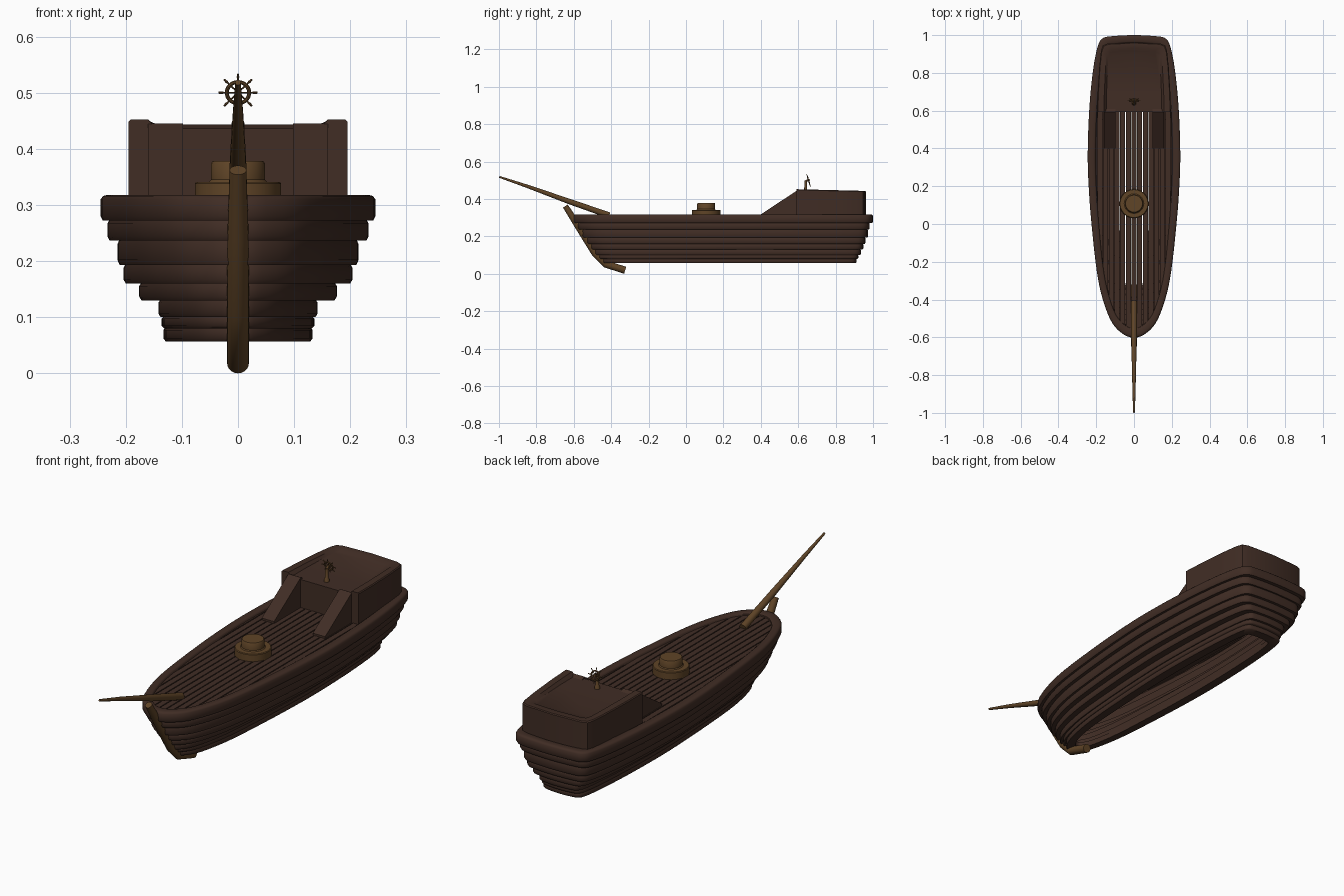
import bpy, bmesh, math
from mathutils import Vector, Matrix

if "Cube" in bpy.data.objects:
    bpy.data.objects.remove(bpy.data.objects["Cube"])


def material(name, rgb):
    m = bpy.data.materials.new(name)
    m.diffuse_color = (*rgb, 1)
    m.use_nodes = True
    m.node_tree.nodes["Principled BSDF"].inputs["Base Color"].default_value = m.diffuse_color
    return m


DARK = material("dark_wood", (0.052, 0.026, 0.018))
LIGHT = material("light_wood", (0.115, 0.058, 0.020))


def finish(name, bm, mat, angle=40):
    bmesh.ops.remove_doubles(bm, verts=bm.verts, dist=1e-5)
    bmesh.ops.recalc_face_normals(bm, faces=bm.faces)
    me = bpy.data.meshes.new(name)
    bm.to_mesh(me)
    bm.free()
    ob = bpy.data.objects.new(name, me)
    me.materials.append(mat)
    bpy.context.collection.objects.link(ob)
    bpy.ops.object.select_all(action='DESELECT')
    ob.select_set(True)
    bpy.context.view_layer.objects.active = ob
    bpy.ops.object.shade_smooth_by_angle(angle=math.radians(angle))
    return ob


def loft(bm, rings, cap_start=False, cap_end=False, closed=False):
    """Skin a list of closed loops."""
    vs = [[bm.verts.new(p) for p in r] for r in rings]
    n = len(vs[0])
    pairs = list(zip(vs, vs[1:])) + ([(vs[-1], vs[0])] if closed else [])
    for a, b in pairs:
        for i in range(n):
            j = (i + 1) % n
            bm.faces.new((a[i], a[j], b[j], b[i]))
    if cap_start:
        bm.faces.new(vs[0][::-1])
    if cap_end:
        bm.faces.new(vs[-1])


def tube(bm, pts, radii, sides=16):
    pts = [Vector(p) for p in pts]
    rings = []
    for i, p in enumerate(pts):
        t = Vector()
        if i > 0:
            t += (p - pts[i - 1]).normalized()
        if i < len(pts) - 1:
            t += (pts[i + 1] - p).normalized()
        t.normalize()
        ref = Vector((0, 1, 0)) if abs(t.x) > 0.9 else Vector((1, 0, 0))
        u = ref.cross(t).normalized()
        v = t.cross(u)
        rings.append([p + radii[i] * (u * math.cos(a) + v * math.sin(a))
                      for a in (2 * math.pi * k / sides for k in range(sides))])
    loft(bm, rings, True, True)


def prism(bm, bottom, top):
    loft(bm, [bottom, top], True, True)


# Plan outline of the hull (half width, y), smoothed
plan = [(0, -.6), (.05, -.588), (.115, -.525), (.165, -.4), (.197, -.25), (.225, 0),
        (.24, .2), (.245, .38), (.236, .62), (.216, .82), (.192, .94), (.167, .982),
        (.12, .994), (0, 1.0)]


def smooth(pts, steps=4):
    p = [Vector(q) for q in pts]
    p = [Vector((-p[1].x, p[1].y))] + p + [Vector((-p[-2].x, p[-2].y))]
    out = []
    for i in range(1, len(p) - 2):
        a, b, c, d = p[i - 1:i + 3]
        for k in range(steps):
            t = k / steps
            out.append(0.5 * (2 * b + (c - a) * t + (2 * a - 5 * b + 4 * c - d) * t * t
                              + (3 * b - a - 3 * c + d) * t ** 3))
    return out + [p[-2]]


half = smooth(plan)


def hull_loop(width, bow, stern, z):
    k, s = width / .245, (stern - bow) / 1.6
    right = [(p.x * k, bow + (p.y + .6) * s, z) for p in half]
    return right + [(-x, y, z) for x, y, z in right[-2:0:-1]]


# Hull strakes: z low, z high, half width, bow y, stern y
strakes = [(.272, .318, .245, -.600, 1.0), (.237, .274, .233, -.577, .982),
           (.193, .239, .215, -.553, .974), (.160, .195, .204, -.528, .960),
           (.130, .162, .176, -.507, .948), (.100, .132, .142, -.487, .935),
           (.080, .102, .136, -.465, .922), (.057, .082, .133, -.445, .912)]
for i, (z0, z1, w, bow, stern) in enumerate(strakes):
    h = z1 - z0
    section = [(.045, z0), (.004, z0), (0, z0 + .2 * h), (0, z1 - .2 * h), (.004, z1), (.045, z1)]
    if i == 0:
        section = [(.045, z0), (.004, z0), (0, z0 + .008), (0, z1 - .008), (.005, z1 - .002),
                   (.012, z1), (.034, z1), (.04, z1 - .004)]
    bm = bmesh.new()
    loft(bm, [hull_loop(w - d, bow + d * 1.2, stern - d, z) for d, z in section], closed=True)
    finish("hull_strake_%d" % (i + 1), bm, DARK, 50)

# Deck planks trimmed to the hull outline
inner = hull_loop(.222, -.57, .975, 0)[:len(half)]


def deck_ends(x):
    x = abs(x)
    ys = []
    for a, b in zip(inner, inner[1:]):
        if min(a[0], b[0]) <= x <= max(a[0], b[0]) and a[0] != b[0]:
            ys.append(a[1] + (b[1] - a[1]) * (x - a[0]) / (b[0] - a[0]))
    return min(ys), max(ys)


bm = bmesh.new()
for i in range(-7, 8):
    xa, xb = i * .03 - .0128, i * .03 + .0128
    xa, xb = max(xa, -.2215), min(xb, .2215)
    (a0, a1), (b0, b1) = deck_ends(xa), deck_ends(xb)
    quad = [(xa, a0), (xb, b0), (xb, b1), (xa, a1)]
    prism(bm, [(x, y, .288) for x, y in quad], [(x, y, .308) for x, y in quad])
finish("deck_planks", bm, DARK)

# Stern cabin with a raised rim on the sides and back
cab = [(.195, .592), (.192, .7), (.184, .83), (.175, .915), (.165, .945), (.14, .955), (0, .962)]
rim = [(.160, .592), (.157, .7), (.151, .82), (.146, .895), (.138, .917), (.12, .924), (0, .929)]
floor = [(.146, .592), (.145, .7), (.140, .82), (.136, .885), (.128, .906), (.11, .912), (0, .917)]


def cab_loop(pts, zf):
    r = [(x, y, zf(y)) for x, y in pts]
    return r + [(-x, y, z) for x, y, z in r[-2::-1]]


def rim_z(y):
    return .452 - (y - .592) * .025


bm = bmesh.new()
strips = [cab_loop(cab, lambda y: .295),
          cab_loop(cab, lambda y: rim_z(y) - .004),
          cab_loop([(x - .004 if x else 0, y - (.004 if y > .9 else 0)) for x, y in cab], rim_z),
          cab_loop(rim, rim_z),
          cab_loop(floor, lambda y: .436)]
grid = [[bm.verts.new(p) for p in s] for s in strips]
for a, b in zip(grid, grid[1:]):
    for i in range(len(a) - 1):
        bm.faces.new((a[i], a[i + 1], b[i + 1], b[i]))
bm.faces.new(grid[-1])
bm.faces.new([g[0] for g in grid] + [g[-1] for g in reversed(grid)])
finish("stern_cabin", bm, DARK, 35)

# Sloped ramps up to the cabin roof
for side, s in (("left", -1), ("right", 1)):
    bm = bmesh.new()
    tri = [(.400, .300), (.400, .317), (.593, .445), (.61, .436), (.61, .300)]
    prism(bm, [(s * .098, y, z) for y, z in tri], [(s * .160, y, z) for y, z in tri])
    finish("ramp_" + side, bm, DARK, 20)

# Capstan on the deck
bm = bmesh.new()
prof = [(.077, .300), (.077, .338), (.074, .341), (.052, .341), (.048, .345),
        (.048, .374), (.045, .378)]
loft(bm, [[(r * math.cos(2 * math.pi * k / 24), .108 + r * math.sin(2 * math.pi * k / 24), z)
           for k in range(24)] for r, z in prof], True, True)
finish("capstan", bm, LIGHT)

# Stem post running down the bow into a short keel
bm = bmesh.new()
tube(bm, [(0, -.645, .362), (0, -.57, .245), (0, -.485, .108), (0, -.43, .052), (0, -.325, .0185)],
     [.015, .019, .0195, .0195, .0195], 20)
finish("stem_post", bm, LIGHT, 50)

# Bowsprit
bm = bmesh.new()
tube(bm, [(0, -.998, .518), (0, -.85, .468), (0, -.62, .385), (0, -.41, .312)],
     [.005, .009, .0145, .016])
finish("bowsprit", bm, LIGHT)

# Steering post
bm = bmesh.new()
tube(bm, [(0, .640, .430), (0, .640, .445), (0, .640, .452), (0, .640, .495)],
     [.012, .012, .008, .007], 12)
tube(bm, [(0, .636, .494), (0, .662, .503)], [.005, .005], 10)
finish("steering_post", bm, LIGHT)

# Steering wheel: rim ring, hub and eight spokes
centre = Vector((0, .655, .5))
e1, e2 = Vector((1, 0, 0)), Vector((0, -.3, .954))
nrm = e1.cross(e2)


def radial(a):
    return e1 * math.cos(a) + e2 * math.sin(a)


bm = bmesh.new()
ring = []
for k in range(32):
    d = radial(2 * math.pi * k / 32)
    ring.append([centre + d * (.020 + .0035 * math.cos(b)) + nrm * .0035 * math.sin(b)
                 for b in (math.pi * j / 4 for j in range(8))])
loft(bm, ring, closed=True)
tube(bm, [centre - nrm * .005, centre + nrm * .005], [.006, .006], 12)
for k in range(8):
    d = radial(math.pi * k / 4)
    tube(bm, [centre + d * q for q in (.002, .024, .029, .035)], [.0014, .0014, .0024, .0018], 8)
finish("steering_wheel", bm, LIGHT)
